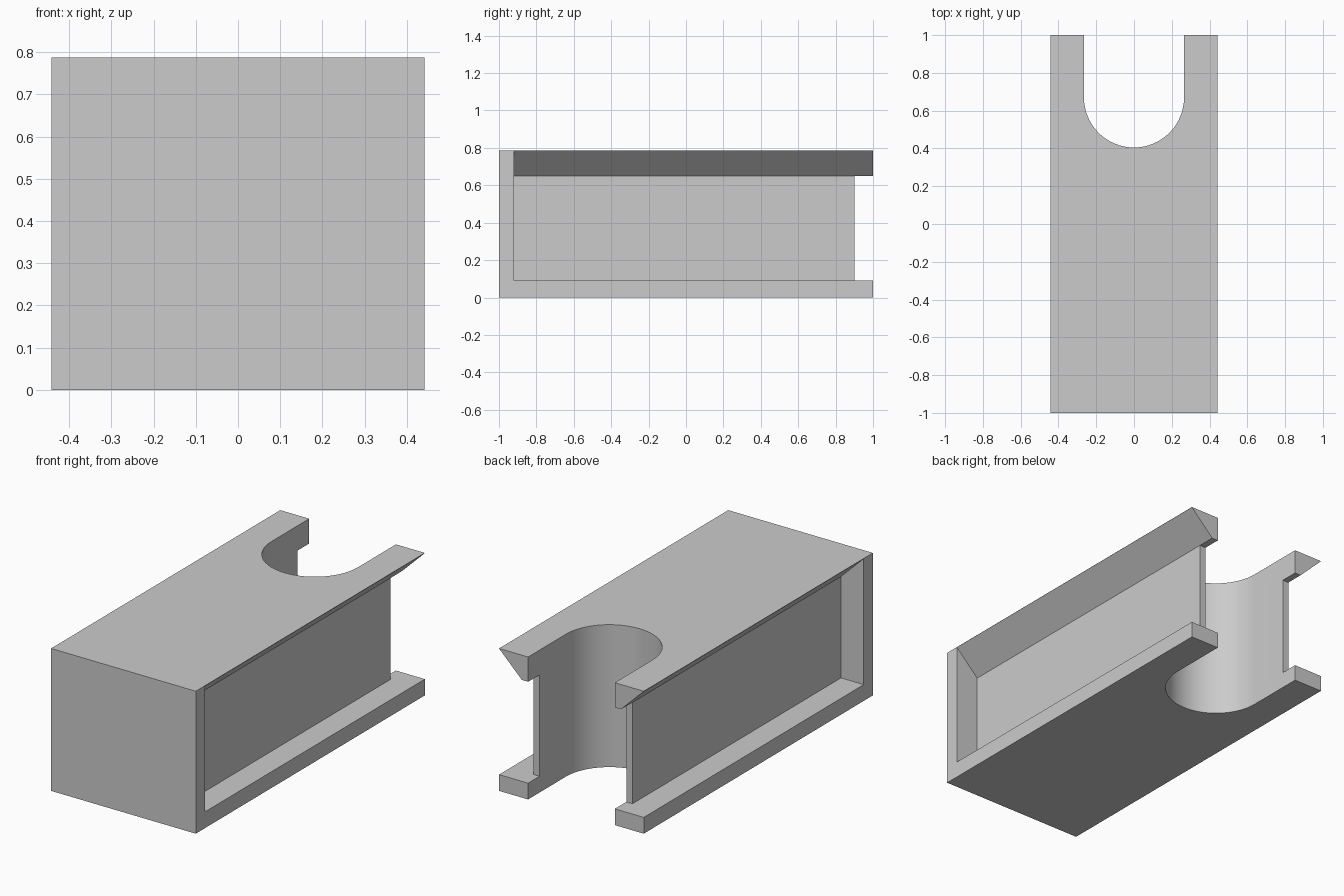
import bpy, bmesh, math
from mathutils import Vector

if "Cube" in bpy.data.objects:
    bpy.data.objects.remove(bpy.data.objects["Cube"])

W, H = 0.442, 0.787          # half width, height
SLOT, SLOT_Y = 0.265, 0.67   # slot radius and arc centre
WEB, FLOOR, LIP = 0.303, 0.09, 0.65


def prism(name, points, offset):
    """Closed prism from a flat polygon pushed along an offset."""
    bm = bmesh.new()
    face = bm.faces.new([bm.verts.new(p) for p in points])
    new = bmesh.ops.extrude_face_region(bm, geom=[face])["geom"]
    moved = [v for v in new if isinstance(v, bmesh.types.BMVert)]
    bmesh.ops.translate(bm, verts=moved, vec=Vector(offset))
    bmesh.ops.recalc_face_normals(bm, faces=bm.faces)
    mesh = bpy.data.meshes.new(name)
    bm.to_mesh(mesh)
    bm.free()
    obj = bpy.data.objects.new(name, mesh)
    bpy.context.collection.objects.link(obj)
    return obj


def cut(target, cutter):
    mod = target.modifiers.new("cut", 'BOOLEAN')
    mod.operation = 'DIFFERENCE'
    mod.solver = 'EXACT'
    mod.object = cutter
    bpy.context.view_layer.objects.active = target
    bpy.ops.object.modifier_apply(modifier=mod.name)
    bpy.data.objects.remove(cutter)


# Solid block
body = prism("channel_body", [(-W, -1, 0), (W, -1, 0), (W, 1, 0), (-W, 1, 0)], (0, 0, H))

# Side pockets with a sloped underside below the top edge
for s in (-1, 1):
    pocket = [(WEB, FLOOR), (W + 0.1, FLOOR), (W + 0.1, H + 0.099), (W, H - 0.001), (WEB, LIP)]
    cut(body, prism("pocket_cutter", [(s * x, -0.92, z) for x, z in pocket], (0, 2.2, 0)))

# Rounded slot through the back end
arc = [(SLOT * math.cos(a), SLOT_Y - SLOT * math.sin(a), -0.1)
       for a in (math.pi * i / 32 for i in range(33))]
cut(body, prism("slot_cutter", arc + [(-SLOT, 1.2, -0.1), (SLOT, 1.2, -0.1)], (0, 0, 1)))

# Side walls stop short of the back end
cut(body, prism("back_cutter", [(-0.6, 0.9, FLOOR), (0.6, 0.9, FLOOR),
                                (0.6, 1.2, FLOOR), (-0.6, 1.2, FLOOR)], (0, 0, LIP - FLOOR)))

# Plain grey
grey = bpy.data.materials.new("grey")
grey.diffuse_color = (0.6, 0.6, 0.6, 1)
grey.use_nodes = True
grey.node_tree.nodes["Principled BSDF"].inputs["Base Color"].default_value = grey.diffuse_color
body.data.materials.clear()
body.data.materials.append(grey)

bpy.ops.object.select_all(action='DESELECT')
body.select_set(True)
bpy.context.view_layer.objects.active = body
bpy.ops.object.shade_smooth_by_angle(angle=math.radians(30))
